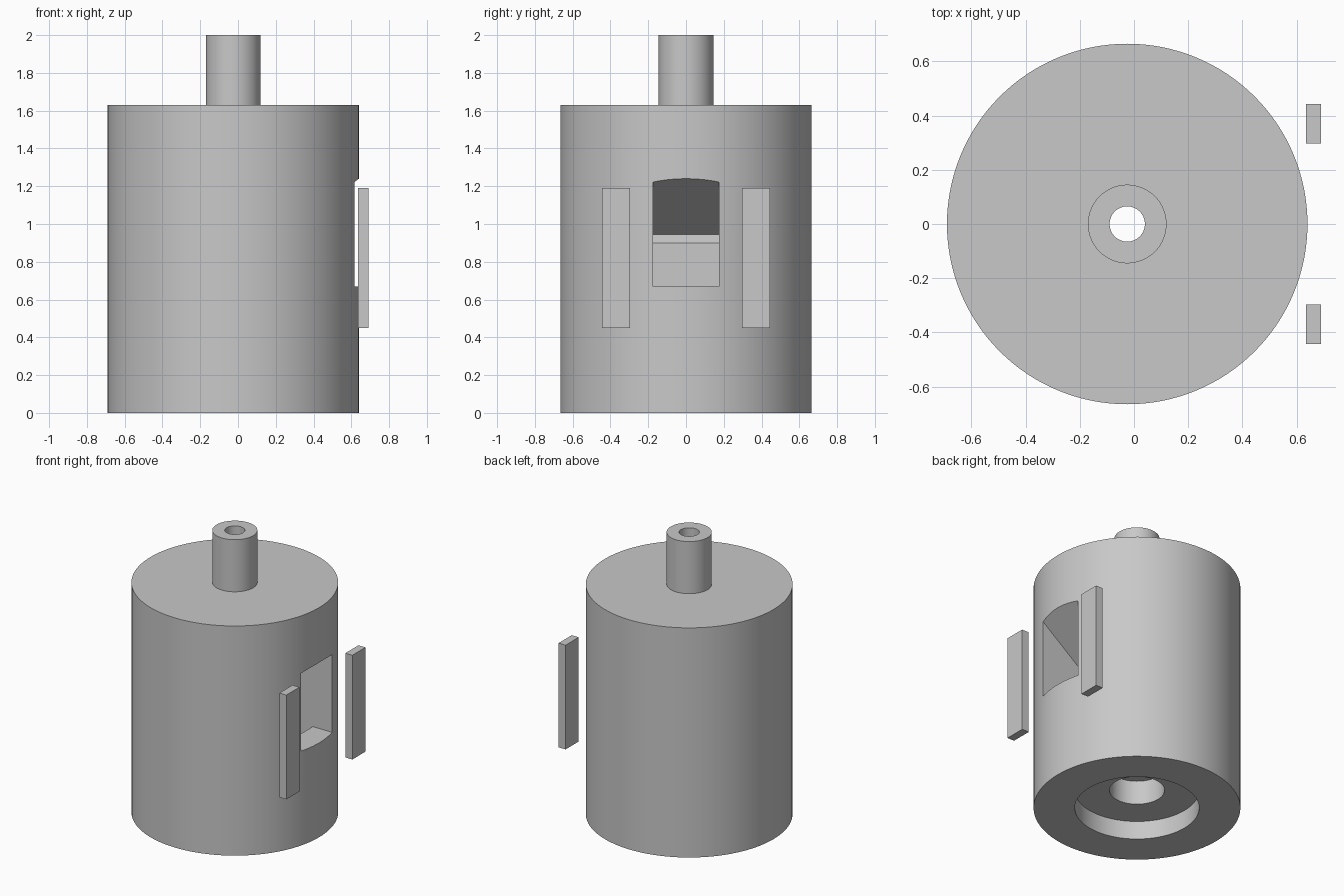
import bpy, bmesh
from math import radians, tau
from mathutils import Vector

cube = bpy.data.objects.get("Cube")
if cube:
    bpy.data.objects.remove(cube, do_unlink=True)

AXIS_X = -0.025  # centre line of the turned body

grey = bpy.data.materials.new("light_grey")
grey.use_nodes = True
colour = (0.58, 0.58, 0.58, 1)
grey.diffuse_color = colour
grey.node_tree.nodes["Principled BSDF"].inputs["Base Color"].default_value = colour


def finish(name, bm):
    """Turn a bmesh into a named grey object."""
    bmesh.ops.recalc_face_normals(bm, faces=bm.faces)
    mesh = bpy.data.meshes.new(name)
    bm.to_mesh(mesh)
    bm.free()
    mesh.materials.append(grey)
    obj = bpy.data.objects.new(name, mesh)
    bpy.context.collection.objects.link(obj)
    return obj


def lathe(name, profile, steps=128):
    """Spin a closed (radius, z) outline about the body axis."""
    bm = bmesh.new()
    verts = [bm.verts.new((AXIS_X + r, 0, z)) for r, z in profile]
    edges = [bm.edges.new((verts[i - 1], verts[i])) for i in range(len(verts))]
    bmesh.ops.spin(bm, geom=verts + edges, cent=(AXIS_X, 0, 0), axis=(0, 0, 1),
                   angle=tau, steps=steps, use_merge=True)
    bmesh.ops.remove_doubles(bm, verts=bm.verts, dist=0.0001)
    return finish(name, bm)


def prism(name, outline, half_width):
    """Extrude an (x, z) outline across y."""
    bm = bmesh.new()
    face = bm.faces.new([bm.verts.new((AXIS_X + x, -half_width, z)) for x, z in outline])
    out = bmesh.ops.extrude_face_region(bm, geom=[face])
    moved = [v for v in out["geom"] if isinstance(v, bmesh.types.BMVert)]
    bmesh.ops.translate(bm, verts=moved, vec=Vector((0, 2 * half_width, 0)))
    return finish(name, bm)


# Body with neck, through hole and stepped recess underneath
body = lathe("body", [
    (0.065, 2.0), (0.145, 2.0), (0.145, 1.63), (0.665, 1.63), (0.665, 0),
    (0.4, 0), (0.4, 0.13), (0.177, 0.13), (0.177, 0.30), (0.065, 0.30)])

# Side opening: sloped ceiling, front sill and a pit behind it
cutter = prism("opening_cutter", [
    (0.9, 0.67), (0.49, 0.67), (0.49, 0.58), (0.33, 0.58),
    (0.33, 0.90), (0.277, 0.945), (0.665, 1.24), (0.9, 1.419)], 0.175)
cutter.hide_render = True
cut = body.modifiers.new("opening", "BOOLEAN")
cut.operation = "DIFFERENCE"
cut.solver = "EXACT"
cut.object = cutter

bpy.ops.object.select_all(action="DESELECT")
body.select_set(True)
bpy.context.view_layer.objects.active = body
bpy.ops.object.modifier_apply(modifier=cut.name)
bpy.data.objects.remove(cutter, do_unlink=True)
bpy.ops.object.shade_smooth_by_angle(angle=radians(25))

# Upright guide plates on each side of the opening
for side, label in ((-1, "right"), (1, "left")):
    bm = bmesh.new()
    bmesh.ops.create_cube(bm, size=1)
    bmesh.ops.scale(bm, vec=(0.055, 0.147, 0.74), verts=bm.verts)
    bmesh.ops.translate(bm, vec=(0.6625, side * 0.37, 0.82), verts=bm.verts)
    finish("guide_plate_" + label, bm)
